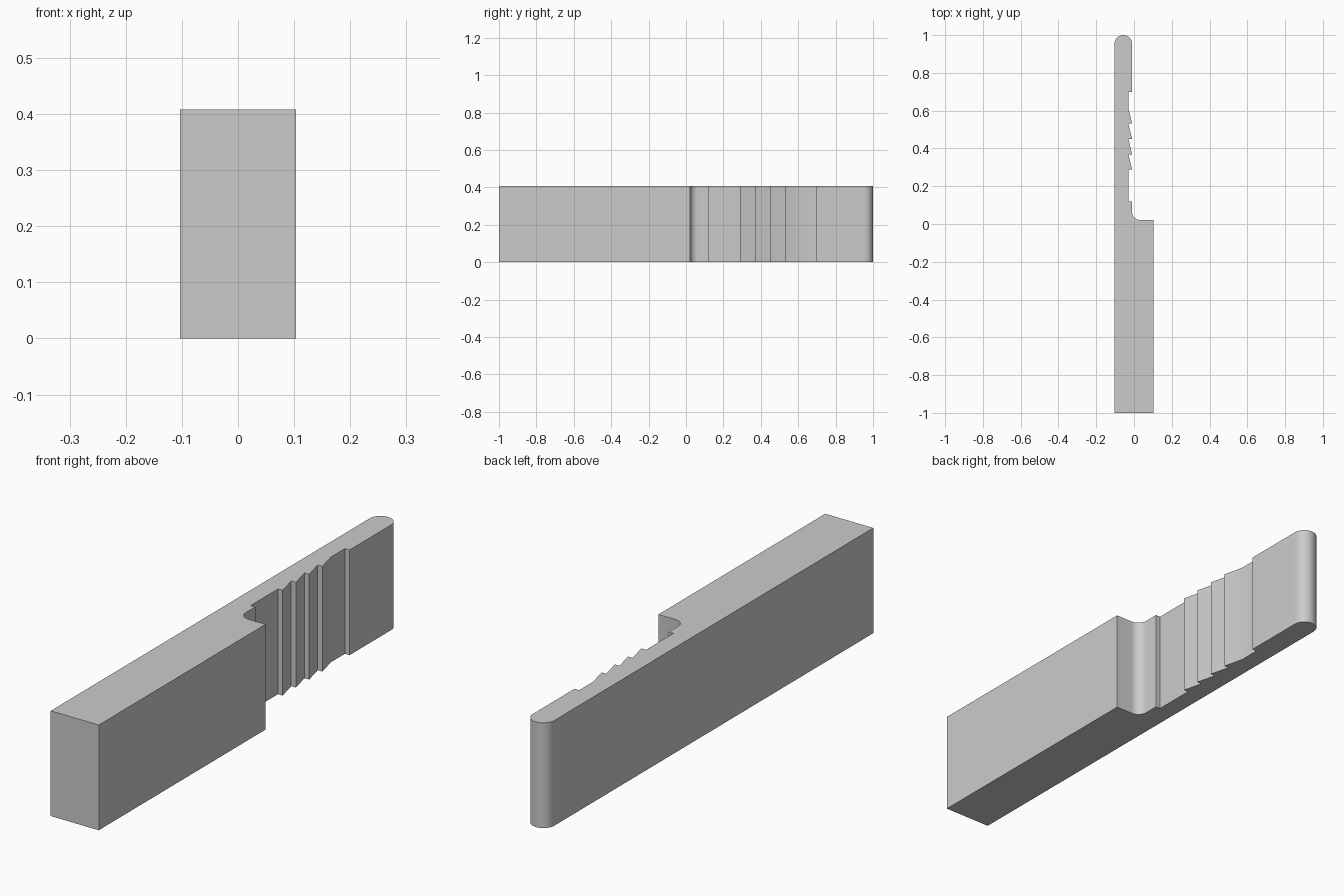
import bpy
import bmesh
from math import cos, sin, pi, radians

cube = bpy.data.objects.get("Cube")
if cube:
    bpy.data.objects.remove(cube, do_unlink=True)

HEIGHT = 0.408
SIDE = 0.103        # half width of the block
FACE = -0.01        # toothed side of the tongue
ROOT = -0.03        # bottom of the notches


def arc(cx, cy, r, start, end, steps):
    """Points on a circular arc, angles in degrees."""
    angles = [radians(start + (end - start) * i / steps) for i in range(steps + 1)]
    return [(cx + r * cos(a), cy + r * sin(a)) for a in angles]


# Block outline, then the fillet at the foot of the tongue
profile = [(-SIDE, -1), (SIDE, -1), (SIDE, 0.022)]
profile += arc(FACE + 0.04, 0.062, 0.04, 270, 180, 12)

# Recess ahead of the teeth
profile += [(FACE, 0.12), (ROOT, 0.12)]

# Row of ratchet teeth, each stepping out and tapering back in
pitch = 0.081
for i in range(4):
    y = 0.288 + i * pitch
    profile += [(ROOT, y), (FACE, y)]
profile.append((ROOT, 0.288 + 4 * pitch))

# Recess behind the teeth and the rounded tip
profile += [(ROOT, 0.698), (FACE, 0.698)]
radius = (FACE + SIDE) / 2
profile += arc(FACE - radius, 1 - radius, radius, 0, 180, 24)

# Extrude the outline into a solid
bm = bmesh.new()
base = bm.faces.new([bm.verts.new((x, y, 0)) for x, y in profile])
top = bmesh.ops.extrude_face_region(bm, geom=[base], use_keep_orig=True)
bmesh.ops.translate(bm, vec=(0, 0, HEIGHT),
                    verts=[v for v in top["geom"] if isinstance(v, bmesh.types.BMVert)])
bmesh.ops.recalc_face_normals(bm, faces=bm.faces)
mesh = bpy.data.meshes.new("ratchet_bar")
bm.to_mesh(mesh)
bm.free()

bar = bpy.data.objects.new("ratchet_bar", mesh)
bpy.context.collection.objects.link(bar)

# Plain grey material
grey = bpy.data.materials.new("light_grey")
grey.use_nodes = True
colour = (0.6, 0.6, 0.6, 1)
grey.diffuse_color = colour
grey.node_tree.nodes["Principled BSDF"].inputs["Base Color"].default_value = colour
mesh.materials.append(grey)

# Smooth curves, sharp corners
bpy.ops.object.select_all(action="DESELECT")
bar.select_set(True)
bpy.context.view_layer.objects.active = bar
bpy.ops.object.shade_smooth_by_angle(angle=radians(30))
